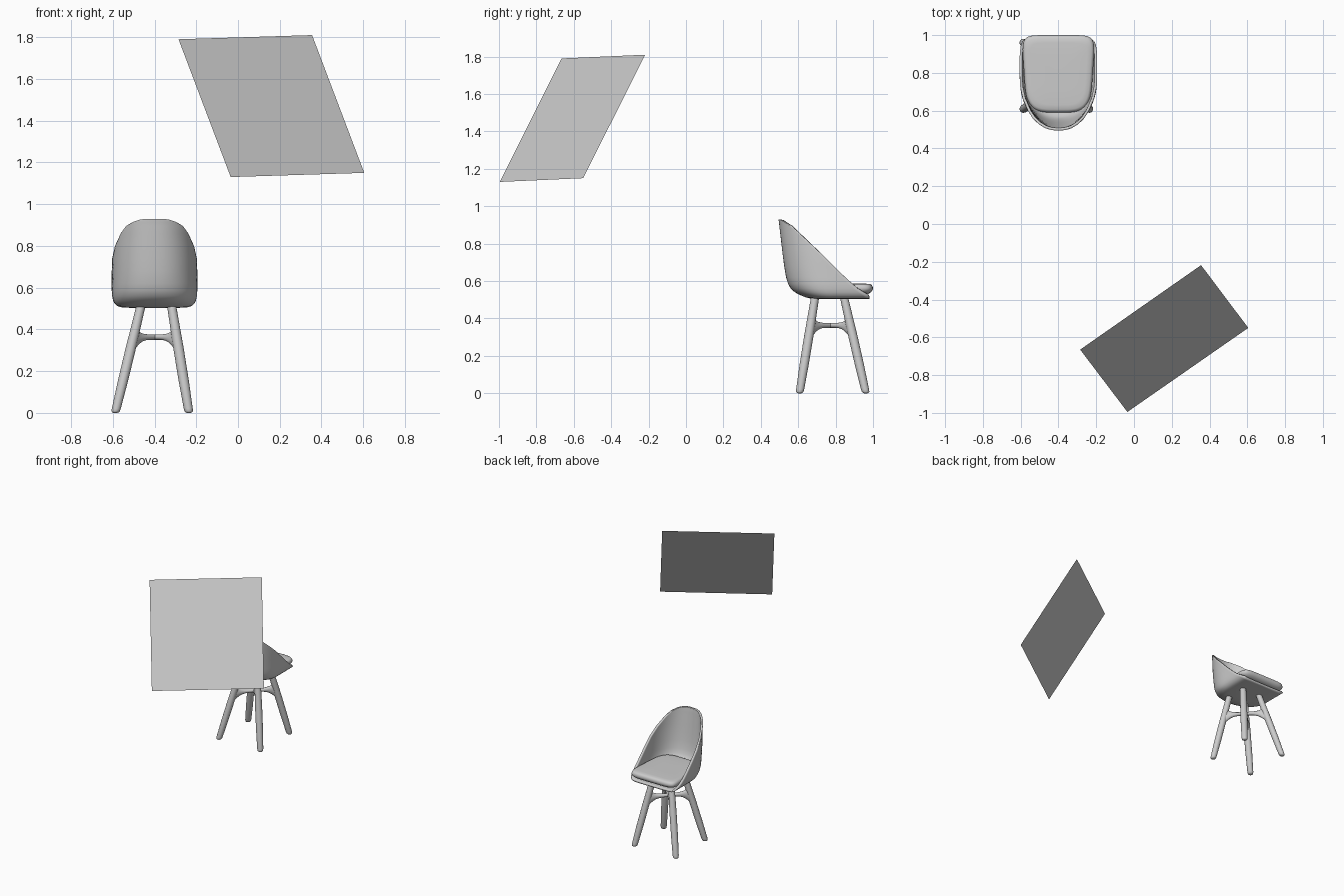
import bpy, bmesh, math
from mathutils import Vector

if "Cube" in bpy.data.objects:
    bpy.data.objects.remove(bpy.data.objects["Cube"])

CX = -0.40  # chair centre line


def finish(name, verts, faces, fix_normals=True):
    me = bpy.data.meshes.new(name)
    me.from_pydata([tuple(v) for v in verts], [], faces)
    bm = bmesh.new()
    bm.from_mesh(me)
    bmesh.ops.remove_doubles(bm, verts=bm.verts, dist=1e-5)
    if fix_normals:
        bmesh.ops.recalc_face_normals(bm, faces=bm.faces)
    bm.to_mesh(me)
    bm.free()
    ob = bpy.data.objects.new(name, me)
    bpy.context.collection.objects.link(ob)
    bpy.ops.object.select_all(action='DESELECT')
    ob.select_set(True)
    bpy.context.view_layer.objects.active = ob
    bpy.ops.object.shade_smooth_by_angle(angle=math.radians(40))
    return ob


def loft(name, rows, closed=True, caps=False):
    n = len(rows[0])
    verts = [v for r in rows for v in r]
    faces = []
    for j in range(len(rows) - 1):
        for i in range(n if closed else n - 1):
            k = (i + 1) % n
            faces.append((j * n + i, j * n + k, (j + 1) * n + k, (j + 1) * n + i))
    if caps:
        faces += [tuple(range(n)), tuple(range((len(rows) - 1) * n, len(rows) * n))]
    return finish(name, verts, faces, closed)


def ring(centre, a, b, n=16):
    return [centre + a * math.cos(2 * math.pi * i / n) + b * math.sin(2 * math.pi * i / n)
            for i in range(n)]


def resample(pts, n):
    d = [0.0]
    for p, q in zip(pts, pts[1:]):
        d.append(d[-1] + (q - p).length)
    out, j = [], 0
    for i in range(n):
        t = d[-1] * i / (n - 1)
        while j < len(pts) - 2 and d[j + 1] < t:
            j += 1
        f = (t - d[j]) / max(d[j + 1] - d[j], 1e-9)
        out.append(pts[j].lerp(pts[j + 1], min(f, 1)))
    return out


# bucket shell: U-shaped plan curves, cut back to the sloping rim
def u_curve(z, w, yb, yr, n=2.25, yc=0.78):
    depth = yc - yb
    top = math.acos(max(0, (yc - yr) / depth) ** (n / 2))
    half = []
    for i in range(81):
        a = top * i / 80
        half.append(Vector((w * math.sin(a) ** (2 / n),
                            yc - depth * max(0, math.cos(a)) ** (2 / n), z)))
    if yr > yc:
        half.append(Vector((w, yr, z)))
    half = resample(half, 21)
    right = [p + Vector((CX, 0, 0)) for p in reversed(half)]
    left = [Vector((CX - p.x, p.y, z)) for p in half[1:]]
    return right + left


# height, half width, back y, rim y
levels = [(.93, .198, .495, .499), (.926, .198, .495, .508), (.915, .199, .497, .528),
          (.895, .20, .499, .56), (.86, .20, .503, .60), (.80, .203, .51, .665),
          (.74, .205, .517, .73), (.68, .205, .525, .79), (.62, .205, .535, .852),
          (.585, .205, .546, .89), (.56, .203, .56, .918), (.54, .199, .582, .945),
          (.525, .192, .61, .965), (.513, .18, .64, .977), (.507, .165, .665, .98),
          (.504, .14, .69, .98), (.503, .07, .72, .98), (.503, 0, .74, .98)]
shell = loft("seat_shell", [u_curve(*l) for l in levels], closed=False)
solid = shell.modifiers.new("thickness", 'SOLIDIFY')
solid.thickness = 0.014
solid.offset = -1


# seat cushion: rounded slab, wider to the front
def cushion_ring(z, s, n=64):
    pts = []
    for i in range(n):
        a = 2 * math.pi * i / n
        c, sn = math.cos(a), math.sin(a)
        e = 2 / (7 if sn > 0 else 4)
        v = math.copysign(abs(sn) ** e, sn)
        half_w = 0.182 + 0.013 * v
        u = math.copysign(abs(c) ** e, c)
        pts.append(Vector((CX + s * half_w * u, 0.795 + 0.205 * s * v, z)))
    return pts


loft("seat_cushion", [cushion_ring(z, s) for z, s in
     [(.525, 0), (.525, .7), (.532, .88), (.541, .95), (.552, .99), (.561, 1), (.571, .99),
      (.579, .965), (.584, .92), (.586, .8), (.587, .4), (.587, 0)]])

# four splayed legs with rounded feet
feet = [Vector(p) for p in ((-.588, .607, 0), (-.235, .607, 0), (-.235, .962, 0), (-.588, .962, 0))]
tops = [Vector(p) for p in ((-.465, .69, .513), (-.318, .69, .513), (-.318, .845, .513), (-.465, .845, .513))]
X, Y, Z = Vector((1, 0, 0)), Vector((0, 1, 0)), Vector((0, 0, 1))
profile = [(0, 0), (0, .009), (.006, .016), (.016, .020), (.04, .0215), (.3, .0245),
           (.6, .025), (.85, .023), (1, .022), (1, 0)]
for i, (f, t) in enumerate(zip(feet, tops)):
    loft("leg_%d" % (i + 1), [ring(f.lerp(t, s), X * r, Y * r) for s, r in profile])

# crossing braces that flare into the legs
for i in range(2):
    legs = [(feet[i], tops[i]), (feet[i + 2], tops[i + 2])]
    ends = [f.lerp(t, .345 / .513) for f, t in legs]
    ups = [(t - f) / (t - f).z for f, t in legs]
    side = Z.cross(ends[1] - ends[0]).normalized()
    rows = []
    for k in range(33):
        t = k / 16 - 1
        flare = abs(t) ** 4
        c = ends[0].lerp(ends[1], k / 32)
        c.z = .363 - .018 * flare
        up = Z.lerp(ups[0 if t < 0 else 1], flare)
        rows.append(ring(c, side * (.014 + .006 * flare), up * (.013 + .065 * flare)))
    loft("cross_brace_%d" % (i + 1), rows, caps=True)

# floating tilted square panel
finish("panel", [(-.285, -.665, 1.79), (-.035, -.995, 1.13), (.605, -.55, 1.15), (.355, -.218, 1.81)],
       [(0, 1, 2, 3)], False)
